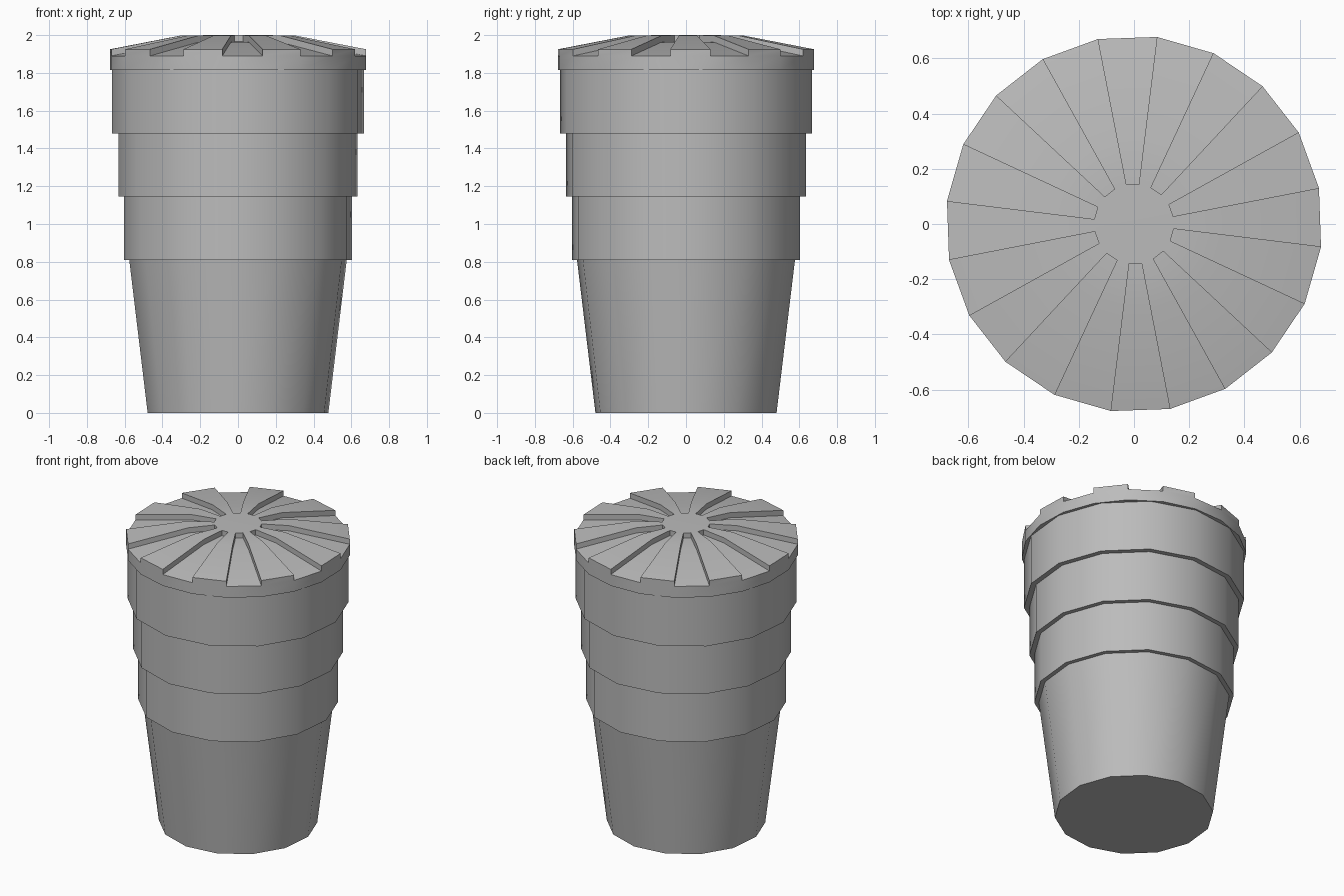
import bpy
import bmesh
import math

if "Cube" in bpy.data.objects:
    bpy.data.objects.remove(bpy.data.objects["Cube"], do_unlink=True)

GREY = (0.5, 0.5, 0.5, 1.0)
mat = bpy.data.materials.new("plain_grey")
mat.use_nodes = True
mat.diffuse_color = GREY
mat.node_tree.nodes["Principled BSDF"].inputs["Base Color"].default_value = GREY


def polar(radius, angle, z):
    return (radius * math.cos(angle), radius * math.sin(angle), z)


def finish(name, bm):
    """Weld, orient and shade a part, then link it to the scene."""
    bmesh.ops.remove_doubles(bm, verts=bm.verts, dist=0.0001)
    bmesh.ops.recalc_face_normals(bm, faces=bm.faces)
    mesh = bpy.data.meshes.new(name)
    bm.to_mesh(mesh)
    bm.free()
    mesh.materials.append(mat)
    obj = bpy.data.objects.new(name, mesh)
    bpy.context.collection.objects.link(obj)
    bpy.ops.object.select_all(action='DESELECT')
    obj.select_set(True)
    bpy.context.view_layer.objects.active = obj
    bpy.ops.object.shade_smooth_by_angle(angle=math.radians(30))
    return obj


def face(bm, points):
    bm.faces.new([bm.verts.new(p) for p in points])


# Tapered cup with three stepped collars, turned from one profile
def stepped_cup(profile, sides, phase):
    bm = bmesh.new()
    angles = [phase + math.tau * i / sides for i in range(sides)]
    rings = [[bm.verts.new(polar(r, a, z)) for a in angles] for r, z in profile]
    for low, high in zip(rings, rings[1:]):
        for i in range(sides):
            j = (i + 1) % sides
            bm.faces.new((low[i], low[j], high[j], high[i]))
    bm.faces.new(rings[0])
    bm.faces.new(rings[-1])
    return finish("stepped_cup", bm)


# Lid with alternating raised wedges and radial grooves
def grooved_lid(sides, phase, base_z, depth, dome):
    bm = bmesh.new()
    angles = [phase + math.tau * i / sides for i in range(sides)]
    outer_r, rim_z = dome[-1]
    inner_r, hub_z = dome[0]
    for i in range(sides):
        a, b = angles[i], angles[(i + 1) % sides]
        groove = i % 2 == 0
        drop = depth if groove else 0
        # sector top and the wall beside it
        for (r0, z0), (r1, z1) in zip(dome, dome[1:]):
            face(bm, [polar(r0, a, z0 - drop), polar(r1, a, z1 - drop),
                      polar(r1, b, z1 - drop), polar(r0, b, z0 - drop)])
            face(bm, [polar(r0, a, z0 - depth), polar(r1, a, z1 - depth),
                      polar(r1, a, z1), polar(r0, a, z0)])
        # outer rim
        levels = [base_z, rim_z - depth] + ([] if groove else [rim_z])
        for z0, z1 in zip(levels, levels[1:]):
            face(bm, [polar(outer_r, a, z0), polar(outer_r, b, z0),
                      polar(outer_r, b, z1), polar(outer_r, a, z1)])
        # hub wall at the groove end
        if groove:
            face(bm, [polar(inner_r, a, hub_z - depth), polar(inner_r, b, hub_z - depth),
                      polar(inner_r, b, hub_z), polar(inner_r, a, hub_z)])
    face(bm, [polar(inner_r, a, hub_z) for a in angles])
    face(bm, [polar(outer_r, a, base_z) for a in angles])
    return finish("grooved_lid", bm)


collars = [(0.608, 0.81, 1.145), (0.638, 1.145, 1.48), (0.671, 1.48, 1.815)]
profile = [(0.482, 0.0), (0.58, 0.81)]
for radius, bottom, top in collars:
    profile += [(radius, bottom), (radius, top)]
stepped_cup(profile, 14, math.radians(7))

# the first sector is a groove, centred on 20 degrees
grooved_lid(20, math.radians(11), 1.815, 0.035,
            [(0.145, 2.0), (0.31, 1.997), (0.683, 1.925)])
